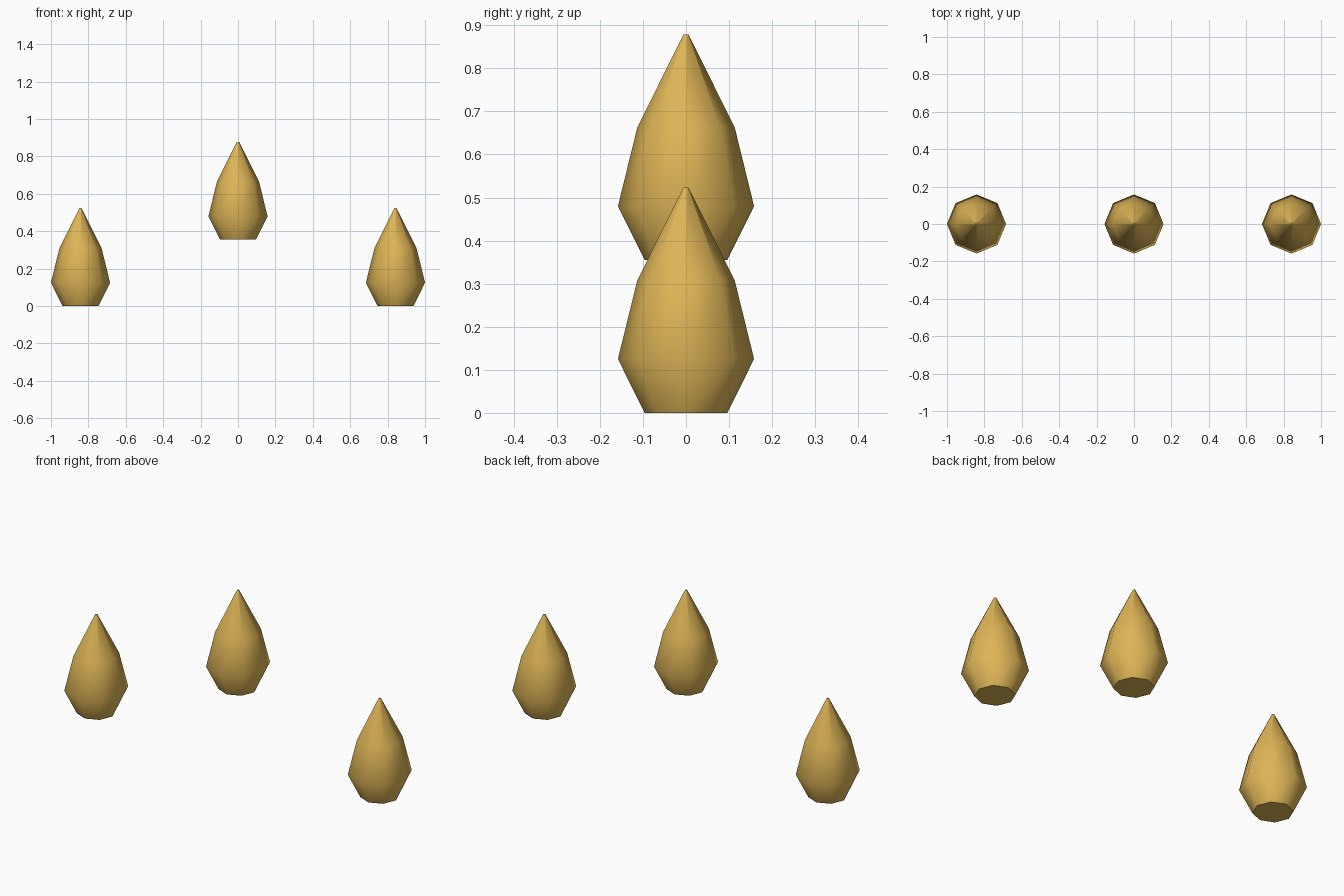
import bpy, bmesh, math

if "Cube" in bpy.data.objects:
    bpy.data.objects.remove(bpy.data.objects["Cube"])

# One warm golden colour for everything
gold = bpy.data.materials.new("golden_yellow")
gold.diffuse_color = (0.73, 0.46, 0.094, 1.0)
gold.use_nodes = True
gold.node_tree.nodes["Principled BSDF"].inputs["Base Color"].default_value = gold.diffuse_color

SIDES = 8
PROFILE = [(0.096, 0.0), (0.158, 0.125), (0.113, 0.308), (0.006, 0.523)]  # radius, height


def flame_bulb(name, x, z):
    """Eight-sided teardrop lathed from the profile, with flat end caps."""
    bm = bmesh.new()
    rings = []
    for r, h in PROFILE:
        rings.append([bm.verts.new((r * math.cos(math.tau * i / SIDES),
                                    r * math.sin(math.tau * i / SIDES), h))
                      for i in range(SIDES)])
    for low, high in zip(rings, rings[1:]):
        for i in range(SIDES):
            j = (i + 1) % SIDES
            bm.faces.new((low[i], low[j], high[j], high[i])).smooth = True
    bm.faces.new(rings[0][::-1])
    bm.faces.new(rings[-1])
    # keep the rims of the flat caps sharp
    for ring in (rings[0], rings[-1]):
        for i in range(SIDES):
            bm.edges.get((ring[i], ring[(i + 1) % SIDES])).smooth = False
    mesh = bpy.data.meshes.new(name)
    bm.to_mesh(mesh)
    bm.free()
    mesh.materials.append(gold)
    obj = bpy.data.objects.new(name, mesh)
    obj.location = (x, 0, z)
    bpy.context.collection.objects.link(obj)


# Two low side bulbs and a raised middle one
flame_bulb("left_flame", -0.842, 0.0)
flame_bulb("middle_flame", 0.0, 0.355)
flame_bulb("right_flame", 0.842, 0.0)
